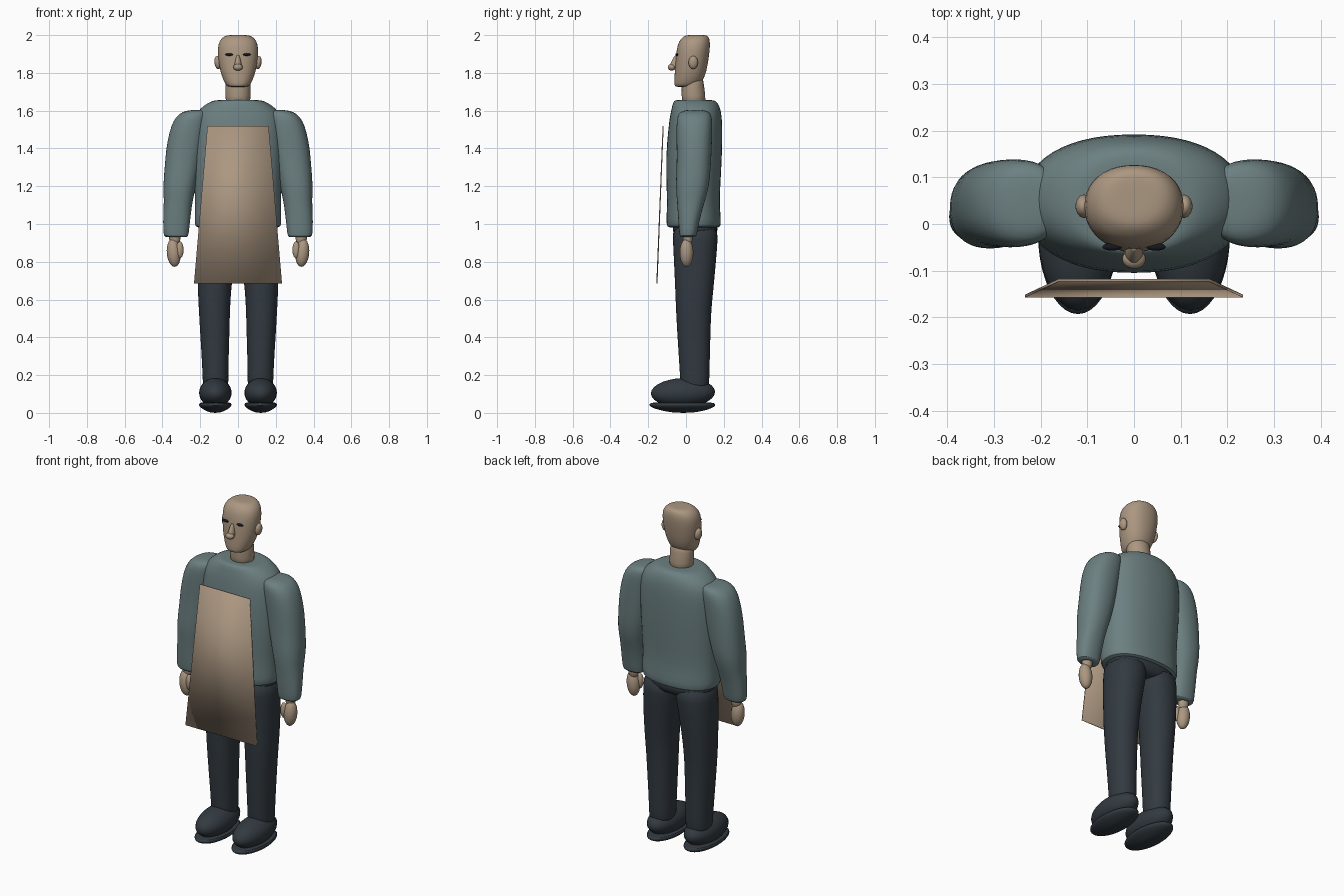
import bpy, bmesh, math
from mathutils import Matrix, Vector


def material(name, rgb):
    m = bpy.data.materials.new(name)
    m.diffuse_color = (*rgb, 1)
    return m


SKIN = material("skin", (0.41, 0.31, 0.22))
WOOL = material("grey_teal_wool", (0.15, 0.215, 0.22))
CLOTH = material("dark_trouser_cloth", (0.032, 0.042, 0.052))
LEATHER = material("dark_shoe_leather", (0.032, 0.042, 0.052))
APRON = material("tan_apron", (0.41, 0.31, 0.22))
BLACK = material("eye_black", (0.008, 0.009, 0.014))


def finish(name, bm, mat, subdiv=0, angle=50):
    bmesh.ops.recalc_face_normals(bm, faces=bm.faces)
    me = bpy.data.meshes.new(name)
    bm.to_mesh(me)
    bm.free()
    ob = bpy.data.objects.new(name, me)
    bpy.context.collection.objects.link(ob)
    me.materials.append(mat)
    if subdiv:
        mod = ob.modifiers.new("smooth", "SUBSURF")
        mod.levels = mod.render_levels = subdiv
    for p in me.polygons:
        p.use_smooth = True
    if angle:
        bpy.ops.object.select_all(action="DESELECT")
        ob.select_set(True)
        bpy.context.view_layer.objects.active = ob
        bpy.ops.object.shade_smooth_by_angle(angle=math.radians(angle))
    return ob


def loft(name, rings, mat, power=2.0, sides=20, mirror=1):
    """Skin rings of (z, x0, x1, y0, y1) into a closed rounded body."""
    bm = bmesh.new()
    loops = []
    for z, x0, x1, y0, y1 in rings:
        loop = []
        for i in range(sides):
            a = 2 * math.pi * i / sides
            c, s = math.cos(a), math.sin(a)
            u = math.copysign(abs(c) ** (2 / power), c)
            v = math.copysign(abs(s) ** (2 / power), s)
            loop.append(bm.verts.new((mirror * ((x0 + x1) / 2 + u * (x1 - x0) / 2),
                                      (y0 + y1) / 2 + v * (y1 - y0) / 2, z)))
        loops.append(loop)
    for a, b in zip(loops, loops[1:]):
        for i in range(sides):
            j = (i + 1) % sides
            bm.faces.new((a[i], a[j], b[j], b[i]))
    bm.faces.new(loops[0])
    bm.faces.new(loops[-1])
    return finish(name, bm, mat, subdiv=1, angle=60)


def ball(name, centre, radii, mat, tilt=0.0, axis="X"):
    bm = bmesh.new()
    bmesh.ops.create_uvsphere(bm, u_segments=24, v_segments=14, radius=1)
    m = (Matrix.Translation(Vector(centre)) @ Matrix.Rotation(tilt, 4, axis)
         @ Matrix.Diagonal((*radii, 1)))
    bmesh.ops.transform(bm, matrix=m, verts=bm.verts)
    return finish(name, bm, mat, angle=60)


# Head and neck
loft("head", [
    (1.725, -0.045, 0.045, -0.055, 0.040),
    (1.732, -0.062, 0.062, -0.062, 0.065),
    (1.760, -0.078, 0.078, -0.063, 0.092),
    (1.810, -0.096, 0.096, -0.060, 0.110),
    (1.870, -0.106, 0.106, -0.056, 0.120),
    (1.930, -0.110, 0.110, -0.050, 0.128),
    (1.970, -0.100, 0.100, -0.038, 0.128),
    (1.992, -0.078, 0.078, -0.015, 0.120),
    (2.000, -0.055, 0.055, 0.000, 0.108),
    (2.000, -0.020, 0.020, 0.030, 0.080)], SKIN, 2.2)
loft("neck", [(1.62, -0.067, 0.067, -0.022, 0.106), (1.68, -0.067, 0.067, -0.024, 0.104),
              (1.74, -0.068, 0.068, -0.024, 0.095), (1.79, -0.066, 0.066, -0.02, 0.09)], SKIN)

# Nose: tapered bridge with a round tip
loft("nose_bridge", [(1.825, -0.022, 0.022, -0.088, -0.03), (1.84, -0.021, 0.021, -0.088, -0.03),
                     (1.87, -0.014, 0.014, -0.074, -0.03),
                     (1.898, -0.008, 0.008, -0.057, -0.03)], SKIN, sides=12)
ball("nose_tip", (0, -0.075, 1.83), (0.025, 0.021, 0.018), SKIN)

# Sweater body
loft("sweater_body", [
    (0.980, -0.205, 0.205, -0.080, 0.165),
    (0.983, -0.228, 0.228, -0.102, 0.184),
    (1.020, -0.232, 0.232, -0.106, 0.187),
    (1.100, -0.228, 0.228, -0.100, 0.178),
    (1.200, -0.232, 0.232, -0.104, 0.182),
    (1.350, -0.240, 0.240, -0.108, 0.191),
    (1.500, -0.240, 0.240, -0.095, 0.194),
    (1.570, -0.232, 0.232, -0.086, 0.190),
    (1.615, -0.200, 0.200, -0.076, 0.182),
    (1.648, -0.148, 0.148, -0.068, 0.165),
    (1.656, -0.120, 0.120, -0.058, 0.145),
    (1.656, -0.080, 0.080, -0.035, 0.115)], WOOL, 2.25, sides=28)

# Hips joining the trouser legs
loft("trouser_hips", [(0.915, -0.13, 0.13, -0.02, 0.12), (0.93, -0.185, 0.185, -0.06, 0.155),
                      (0.96, -0.208, 0.208, -0.072, 0.17),
                      (1.03, -0.210, 0.210, -0.075, 0.17)], CLOTH, 2.4)

for s, side in ((-1, "left"), (1, "right")):
    # Sleeve with rounded shoulder and slightly drawn cuff
    loft(side + "_sleeve", [
        (0.930, 0.275, 0.375, -0.025, 0.040),
        (0.933, 0.262, 0.394, -0.034, 0.056),
        (0.970, 0.258, 0.397, -0.038, 0.062),
        (1.060, 0.248, 0.397, -0.044, 0.082),
        (1.120, 0.240, 0.392, -0.048, 0.100),
        (1.200, 0.222, 0.398, -0.056, 0.124),
        (1.300, 0.200, 0.389, -0.050, 0.132),
        (1.400, 0.180, 0.382, -0.050, 0.137),
        (1.490, 0.165, 0.364, -0.052, 0.140),
        (1.550, 0.155, 0.342, -0.050, 0.140),
        (1.585, 0.155, 0.312, -0.042, 0.133),
        (1.600, 0.160, 0.275, -0.020, 0.115),
        (1.604, 0.185, 0.235, 0.020, 0.075)], WOOL, 2.3, mirror=s)
    # Hand and thumb
    ball(side + "_hand", (s * 0.340, 0.003, 0.848), (0.037, 0.036, 0.075), SKIN, s * 0.08, "Y")
    ball(side + "_thumb", (s * 0.308, -0.012, 0.863), (0.020, 0.018, 0.045), SKIN)
    ball(side + "_wrist", (s * 0.335, 0.010, 0.93), (0.03, 0.026, 0.05), SKIN)
    # Trouser leg
    loft(side + "_trouser_leg", [
        (0.120, 0.055, 0.182, -0.020, 0.115),
        (0.140, 0.050, 0.187, -0.030, 0.124),
        (0.250, 0.050, 0.190, -0.036, 0.126),
        (0.400, 0.045, 0.200, -0.046, 0.130),
        (0.540, 0.042, 0.208, -0.054, 0.134),
        (0.650, 0.036, 0.214, -0.058, 0.146),
        (0.800, 0.018, 0.216, -0.065, 0.160),
        (0.920, -0.005, 0.214, -0.071, 0.170),
        (1.000, -0.010, 0.210, -0.074, 0.170)], CLOTH, 2.2, mirror=s)
    # Shoe upper and dished sole
    ball(side + "_shoe_upper", (s * 0.12, -0.016, 0.107), (0.086, 0.170, 0.077), LEATHER, 0.03)
    loft(side + "_shoe_sole", [
        (0.000, 0.100, 0.140, -0.055, 0.025),
        (0.008, 0.075, 0.165, -0.115, 0.085),
        (0.026, 0.042, 0.198, -0.182, 0.145),
        (0.040, 0.031, 0.209, -0.199, 0.160),
        (0.053, 0.033, 0.207, -0.195, 0.157),
        (0.058, 0.060, 0.180, -0.150, 0.110)], LEATHER, mirror=s)
    # Ear
    ball(side + "_ear", (s * 0.107, 0.038, 1.855), (0.018, 0.025, 0.035), SKIN, s * 0.1, "Y")
    # Closed eye
    ball(side + "_eye", (s * 0.047, -0.049, 1.897), (0.021, 0.008, 0.007), BLACK)

# Apron: a thin flaring panel hanging in front
bm = bmesh.new()
corners = []
for z, half, y in ((0.685, 0.233, -0.154), (1.52, 0.162, -0.121)):
    for x in (-half, half):
        corners.append([bm.verts.new((x, y + d, z)) for d in (-0.003, 0.003)])
a, b, d, c = corners
bm.faces.new((a[0], b[0], c[0], d[0]))
bm.faces.new((d[1], c[1], b[1], a[1]))
for p, q in ((a, b), (b, c), (c, d), (d, a)):
    bm.faces.new((p[0], p[1], q[1], q[0]))
finish("apron", bm, APRON, angle=0)
